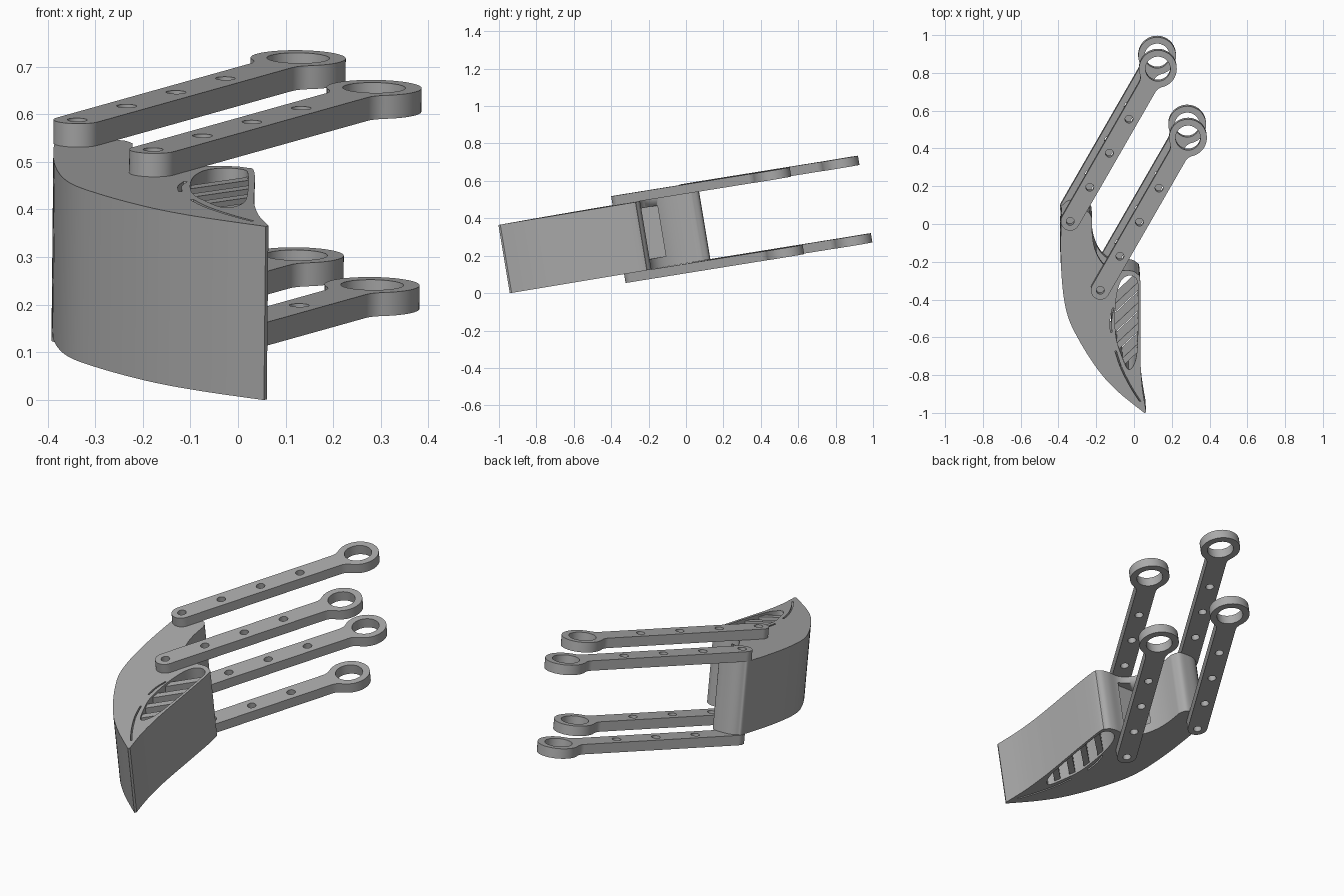
import bpy, bmesh
from math import sin, cos, radians, atan2, sqrt, pi
from mathutils import Matrix, Vector, Euler

if "Cube" in bpy.data.objects:
    bpy.data.objects.remove(bpy.data.objects["Cube"], do_unlink=True)

grey = bpy.data.materials.new("plain grey")
grey.use_nodes = True
GREY = (0.4, 0.4, 0.4, 1)
grey.diffuse_color = GREY
grey.node_tree.nodes["Principled BSDF"].inputs["Base Color"].default_value = GREY

# the whole assembly leans back slightly
TILT = Matrix.Translation((0, 0, 0.157)) @ Euler((radians(9.46), 0.01, 0)).to_matrix().to_4x4()
HEIGHT, PLATE = 0.37, 0.05


def arc(cx, cy, r, a0, a1, n=24):
    return [(cx + r * cos(a0 + (a1 - a0) * i / n), cy + r * sin(a0 + (a1 - a0) * i / n))
            for i in range(n + 1)]


def circle(cx, cy, r, n=32):
    return arc(cx, cy, r, 0, 2 * pi, n)[:-1]


def smooth(pts, closed=False, steps=6):
    """Catmull-Rom curve through the points."""
    p = [Vector(q) for q in pts]
    n = len(p)
    out = []
    for i in range(n if closed else n - 1):
        if closed:
            a, b, c, d = (p[(i + k) % n] for k in (-1, 0, 1, 2))
        else:
            b, c = p[i], p[i + 1]
            a = p[i - 1] if i else b
            d = p[i + 2] if i + 2 < n else c
        for s in range(steps):
            t = s / steps
            out.append(0.5 * (2 * b + (c - a) * t + (2 * a - 5 * b + 4 * c - d) * t ** 2
                              + (3 * b - a - 3 * c + d) * t ** 3))
    if not closed:
        out.append(p[-1])
    return [tuple(q) for q in out]


def slab(name, loops, z0, z1):
    """Extrude an outline (first loop) with holes (other loops)."""
    cu = bpy.data.curves.new(name, 'CURVE')
    cu.dimensions, cu.fill_mode, cu.extrude = '2D', 'BOTH', (z1 - z0) / 2
    for loop in loops:
        sp = cu.splines.new('POLY')
        sp.points.add(len(loop) - 1)
        for pt, q in zip(sp.points, loop):
            pt.co = (q[0], q[1], 0, 1)
        sp.use_cyclic_u = True
    tmp = bpy.data.objects.new(name + "_curve", cu)
    bpy.context.collection.objects.link(tmp)
    dg = bpy.context.evaluated_depsgraph_get()
    me = bpy.data.meshes.new_from_object(tmp.evaluated_get(dg))
    bpy.data.objects.remove(tmp, do_unlink=True)
    bm = bmesh.new()
    bm.from_mesh(me)
    bmesh.ops.remove_doubles(bm, verts=bm.verts, dist=1e-5)
    bmesh.ops.translate(bm, verts=bm.verts, vec=(0, 0, (z0 + z1) / 2))
    bmesh.ops.recalc_face_normals(bm, faces=bm.faces)
    bm.to_mesh(me)
    bm.free()
    me.materials.clear()
    me.materials.append(grey)
    ob = bpy.data.objects.new(name, me)
    bpy.context.collection.objects.link(ob)
    ob.matrix_world = TILT
    bpy.ops.object.select_all(action='DESELECT')
    ob.select_set(True)
    bpy.context.view_layer.objects.active = ob
    bpy.ops.object.shade_smooth_by_angle(angle=radians(30))
    return ob


# curved body with a hollow lobe and two thin slits
outer = smooth([(0.056, -0.955), (-0.085, -0.84), (-0.19, -0.725), (-0.295, -0.56), (-0.36, -0.41),
                (-0.388, -0.2), (-0.39, 0.06), (-0.375, 0.105), (-0.34, 0.128), (-0.29, 0.132),
                (-0.245, 0.125), (-0.225, 0.09)])
inner = smooth([(-0.225, 0.09), (-0.224, 0), (-0.208, -0.08), (-0.17, -0.15), (-0.11, -0.188),
                (-0.03, -0.188), (0.012, -0.205), (0.031, -0.26), (0.031, -0.6), (0.033, -0.7),
                (0.042, -0.82), (0.062, -0.945)])
opening = smooth([(0.01, -0.235), (-0.03, -0.215), (-0.075, -0.25), (-0.1, -0.36), (-0.1, -0.53),
                  (-0.07, -0.64), (-0.03, -0.72), (0.008, -0.66), (0.018, -0.5), (0.018, -0.3)],
                 closed=True)


def slit(pts, w=0.004):
    line = smooth(pts)
    return [(x - w, y) for x, y in line] + [(x + w, y) for x, y in reversed(line)]


side_slit = slit([(-0.113, -0.39), (-0.125, -0.45), (-0.124, -0.52)])
tip_slit = slit([(-0.1, -0.62), (-0.07, -0.71), (-0.02, -0.81), (0.03, -0.89)])
body = slab("curved_body", [outer + inner[1:], opening, side_slit, tip_slit], 0, HEIGHT)

# shallow pocket in the inside bend
pocket = slab("pocket_cutter", [[(-0.215, -0.21), (-0.1, -0.21), (-0.1, -0.1), (-0.215, -0.1)]],
              0.055, 0.33)
pocket.hide_render = True
pocket.hide_set(True)
cut = body.modifiers.new("pocket", 'BOOLEAN')
cut.operation, cut.solver, cut.object = 'DIFFERENCE', 'EXACT', pocket

# diagonal ribs across the hollow
for i, left in enumerate((-0.107, -0.107, -0.103, -0.075)):
    y = -0.33 - 0.11 * i
    rise = lambda x: y + (x + 0.04) * 0.95
    right, t = 0.024, 0.022
    slab(f"rib_{i + 1}", [[(left, rise(left) - t), (right, rise(right) - t),
                           (right, rise(right) + t), (left, rise(left) + t)]], 0.012, HEIGHT - 0.012)

# drilled arms, each with a ring at the far end
LENGTH, HALF, RING, FILLET = 0.94, 0.05, 0.1, 0.06
rise = HALF + FILLET
back = sqrt((RING + FILLET) ** 2 - rise ** 2)
a = atan2(rise, back)
outline = (arc(0, 0, HALF, pi / 2, 3 * pi / 2)
           + arc(LENGTH - back, -rise, FILLET, pi / 2, a, 8)
           + arc(LENGTH, 0, RING, a - pi, pi - a, 40)[1:]
           + arc(LENGTH - back, rise, FILLET, -a, -pi / 2, 8)[1:])
holes = [circle(0.21 * k, 0, 0.021) for k in range(4)] + [circle(LENGTH, 0, 0.066)]
ANGLE = radians(60.5)


def place(loop, ox, oy):
    return [(ox + x * cos(ANGLE) - y * sin(ANGLE), oy + x * sin(ANGLE) + y * cos(ANGLE))
            for x, y in loop]


for side, ox, oy in (("outer", -0.342, 0.084), ("inner", -0.182, -0.286)):
    for level, z in (("upper", HEIGHT), ("lower", -PLATE)):
        slab(f"{level}_{side}_arm", [place(l, ox, oy) for l in [outline] + holes], z, z + PLATE)
